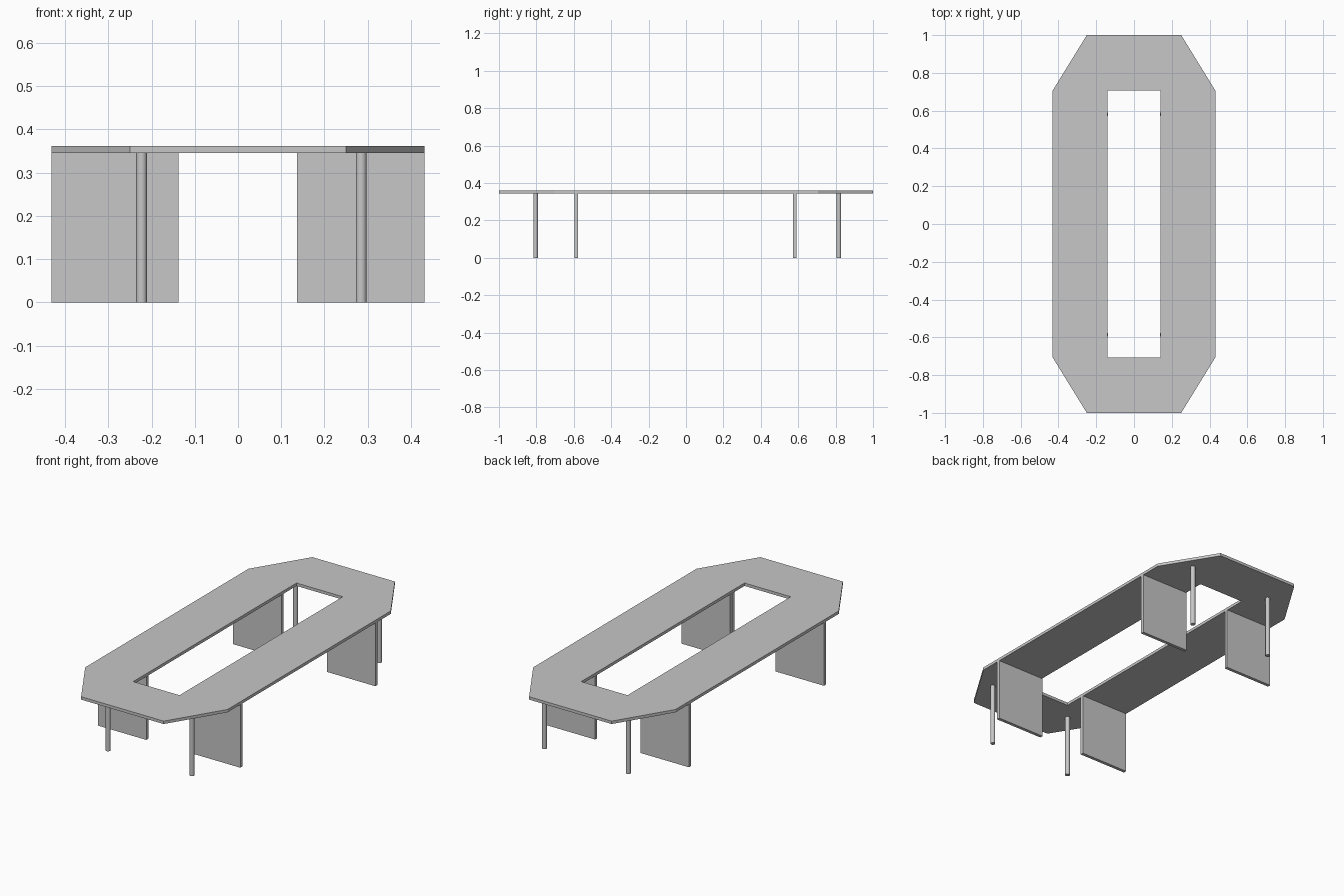
import bpy, bmesh

cube = bpy.data.objects.get("Cube")
if cube:
    bpy.data.objects.remove(cube, do_unlink=True)

# Single plain grey finish
grey = bpy.data.materials.new("plain grey")
grey.use_nodes = True
colour = (0.57, 0.57, 0.57, 1)
grey.diffuse_color = colour
grey.node_tree.nodes["Principled BSDF"].inputs["Base Color"].default_value = colour

TOP, UNDER = 0.361, 0.345
HALF_X, HALF_Y = 0.431, 1.0
HOLE_X, HOLE_Y = 0.14, 0.706


def finish(bm, name):
    bmesh.ops.recalc_face_normals(bm, faces=bm.faces)
    mesh = bpy.data.meshes.new(name)
    bm.to_mesh(mesh)
    bm.free()
    mesh.materials.append(grey)
    obj = bpy.data.objects.new(name, mesh)
    bpy.context.collection.objects.link(obj)
    return obj


def box(name, low, high):
    bm = bmesh.new()
    bmesh.ops.create_cube(bm, size=1)
    for v in bm.verts:
        for i in range(3):
            v.co[i] = low[i] if v.co[i] < 0 else high[i]
    return finish(bm, name)


# Tabletop: long octagonal ring with a rectangular opening
quarter = [(HALF_X, HOLE_Y), (0.25, HALF_Y)]
outer = (quarter + [(-x, y) for x, y in reversed(quarter)]
         + [(-x, -y) for x, y in quarter]
         + [(x, -y) for x, y in reversed(quarter)])
inner = [(sx * HOLE_X, sy * HOLE_Y) for sx, sy in ((1, 1), (-1, 1), (-1, -1), (1, -1))]

bm = bmesh.new()
o = [bm.verts.new((x, y, UNDER)) for x, y in outer]
h = [bm.verts.new((x, y, UNDER)) for x, y in inner]
for i in range(4):
    j = (i + 1) % 4
    a, b, c = 2 * i, 2 * i + 1, (2 * i + 2) % 8
    if i % 2 == 0:
        # Chamfered end, then the straight side next to it
        bm.faces.new((o[a], o[b], o[c], o[(c + 1) % 8], h[j], h[i]))
    else:
        bm.faces.new((o[b], o[c], h[j], h[i]))
ring = bmesh.ops.extrude_face_region(bm, geom=bm.faces[:])
top_verts = [g for g in ring["geom"] if isinstance(g, bmesh.types.BMVert)]
bmesh.ops.translate(bm, verts=top_verts, vec=(0, 0, TOP - UNDER))
finish(bm, "tabletop")

# Panel supports and round legs at each corner
for end, panel_y, leg_y in (("front", -0.587, -0.804), ("back", 0.581, 0.817)):
    for side, x0, x1, leg_x in (("right", -HALF_X, -0.138, -0.223),
                                ("left", 0.137, HALF_X, 0.285)):
        box(f"{end}_{side}_panel", (x0, panel_y - 0.009, 0), (x1, panel_y + 0.009, UNDER))
        bpy.ops.mesh.primitive_cylinder_add(vertices=24, radius=0.0125, depth=UNDER,
                                            location=(leg_x, leg_y, UNDER / 2))
        leg = bpy.context.object
        leg.name = f"{end}_{side}_leg"
        leg.data.materials.append(grey)
        bpy.ops.object.shade_smooth_by_angle()
